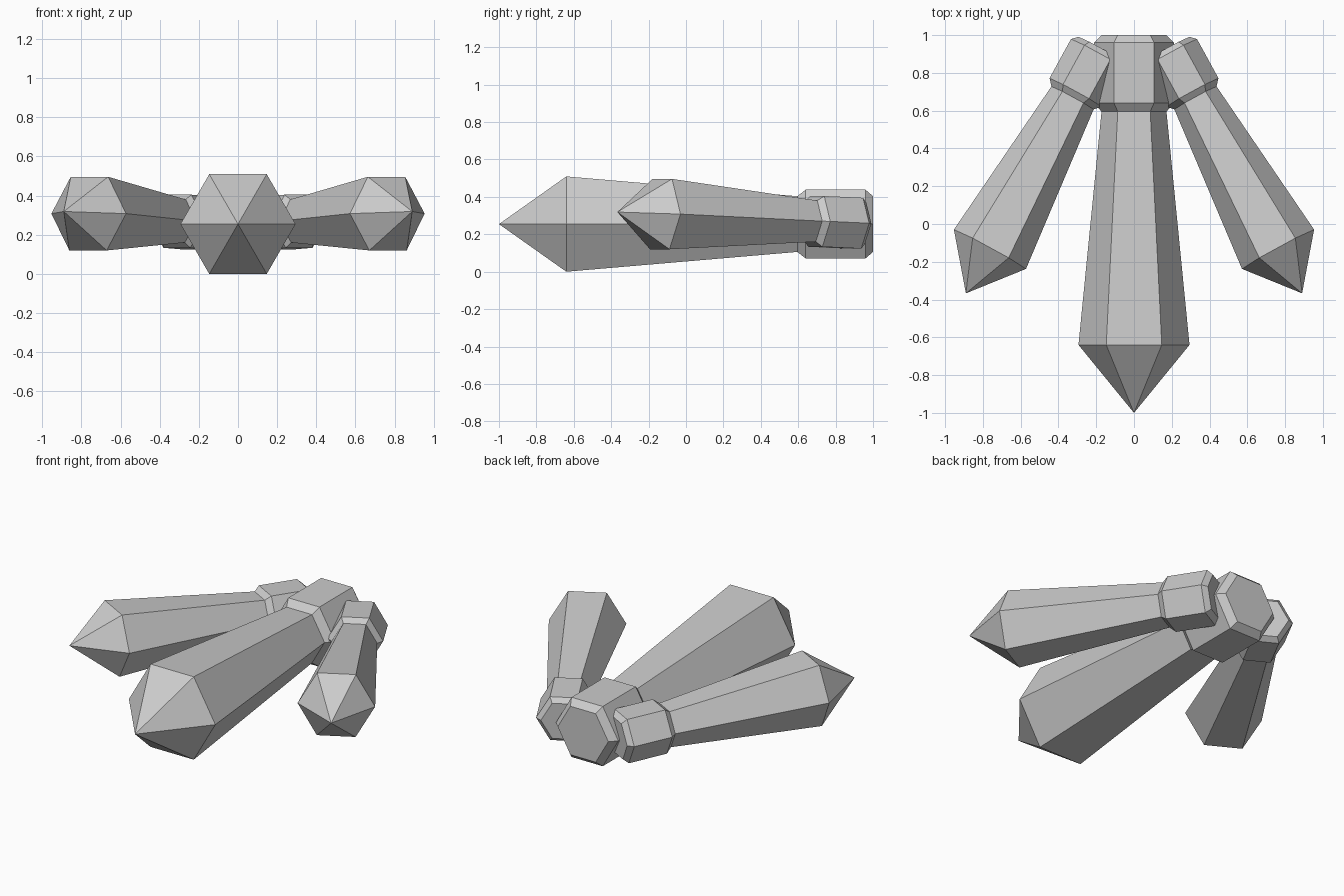
import bpy, bmesh
from math import cos, sin, pi
from mathutils import Vector

if "Cube" in bpy.data.objects:
    bpy.data.objects.remove(bpy.data.objects["Cube"])

# Lengthwise profile of one crystal: (distance from back, hexagon radius)
PROFILE = [(0, 0.172), (0.04, 0.212), (0.36, 0.212), (0.405, 0.172), (1.64, 0.294)]
TIP = 2.0


def crystal(name, back, tip):
    """Six-sided pointed crystal with a bevelled collar, from back centre to tip."""
    back, tip = Vector(back), Vector(tip)
    axis = (tip - back).normalized()
    scale = (tip - back).length / TIP
    side = axis.cross(Vector((0, 0, 1))).normalized()
    up = side.cross(axis)
    bm = bmesh.new()
    rings = []
    for d, r in PROFILE:
        centre = back + axis * d * scale
        rings.append([bm.verts.new(centre + r * scale * (side * cos(i * pi / 3) + up * sin(i * pi / 3)))
                      for i in range(6)])
    point = bm.verts.new(tip)
    bm.faces.new(rings[0])
    for a, b in zip(rings, rings[1:]):
        for i in range(6):
            j = (i + 1) % 6
            bm.faces.new((a[i], a[j], b[j], b[i]))
    for i in range(6):
        bm.faces.new((rings[-1][i], rings[-1][(i + 1) % 6], point))
    bmesh.ops.recalc_face_normals(bm, faces=bm.faces)
    mesh = bpy.data.meshes.new(name)
    bm.to_mesh(mesh)
    bm.free()
    obj = bpy.data.objects.new(name, mesh)
    bpy.context.collection.objects.link(obj)
    return obj


# Large centre crystal
crystal("centre_crystal", (0, 1, 0.2546), (0, -1, 0.2546))

# Smaller crystals splayed to each side, tilted slightly upward
for s, label in ((-1, "left"), (1, "right")):
    crystal(label + "_crystal", (s * 0.182, 0.93, 0.258), (s * 0.89, -0.367, 0.319))
